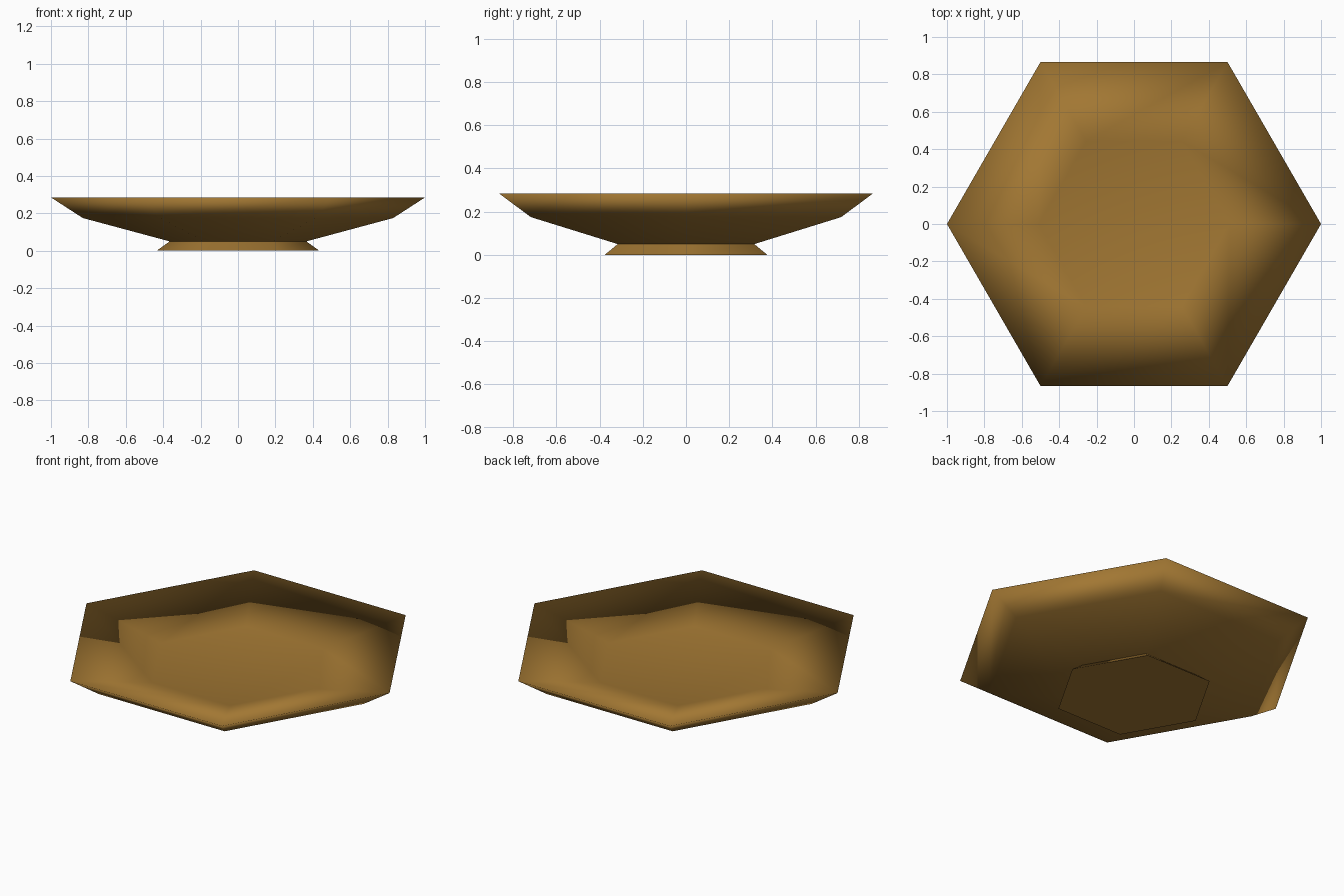
import bpy
import bmesh
from math import cos, sin, tau

SIDES = 6

cube = bpy.data.objects.get("Cube")
if cube:
    bpy.data.objects.remove(cube, do_unlink=True)

brass = bpy.data.materials.new("golden_brown")
brass.use_nodes = True
colour = (0.36, 0.185, 0.033, 1)
brass.diffuse_color = colour
brass.node_tree.nodes["Principled BSDF"].inputs["Base Color"].default_value = colour


def lathe_hexagon(name, profile, smooth_caps):
    """Join hexagonal rings of (radius, height) and cap both ends."""
    bm = bmesh.new()
    rings = [[bm.verts.new((r * cos(tau * i / SIDES), r * sin(tau * i / SIDES), z))
              for i in range(SIDES)] for r, z in profile]
    for low, high in zip(rings, rings[1:]):
        for i in range(SIDES):
            j = (i + 1) % SIDES
            bm.faces.new((low[i], low[j], high[j], high[i])).smooth = True
    for cap in (rings[0][::-1], rings[-1]):
        bm.faces.new(cap).smooth = smooth_caps
    bmesh.ops.recalc_face_normals(bm, faces=bm.faces)
    mesh = bpy.data.meshes.new(name)
    bm.to_mesh(mesh)
    bm.free()
    mesh.materials.append(brass)
    obj = bpy.data.objects.new(name, mesh)
    bpy.context.collection.objects.link(obj)


# Flared foot with smooth sides and a flat base
lathe_hexagon("foot", [(0.435, 0), (0.365, 0.05)], False)

# Shallow dish: underside, knife-edge rim, then the gently sloping inside and flat floor
lathe_hexagon("dish", [(0.365, 0.05), (0.83, 0.175), (1, 0.285), (0.51, 0.18)], True)
